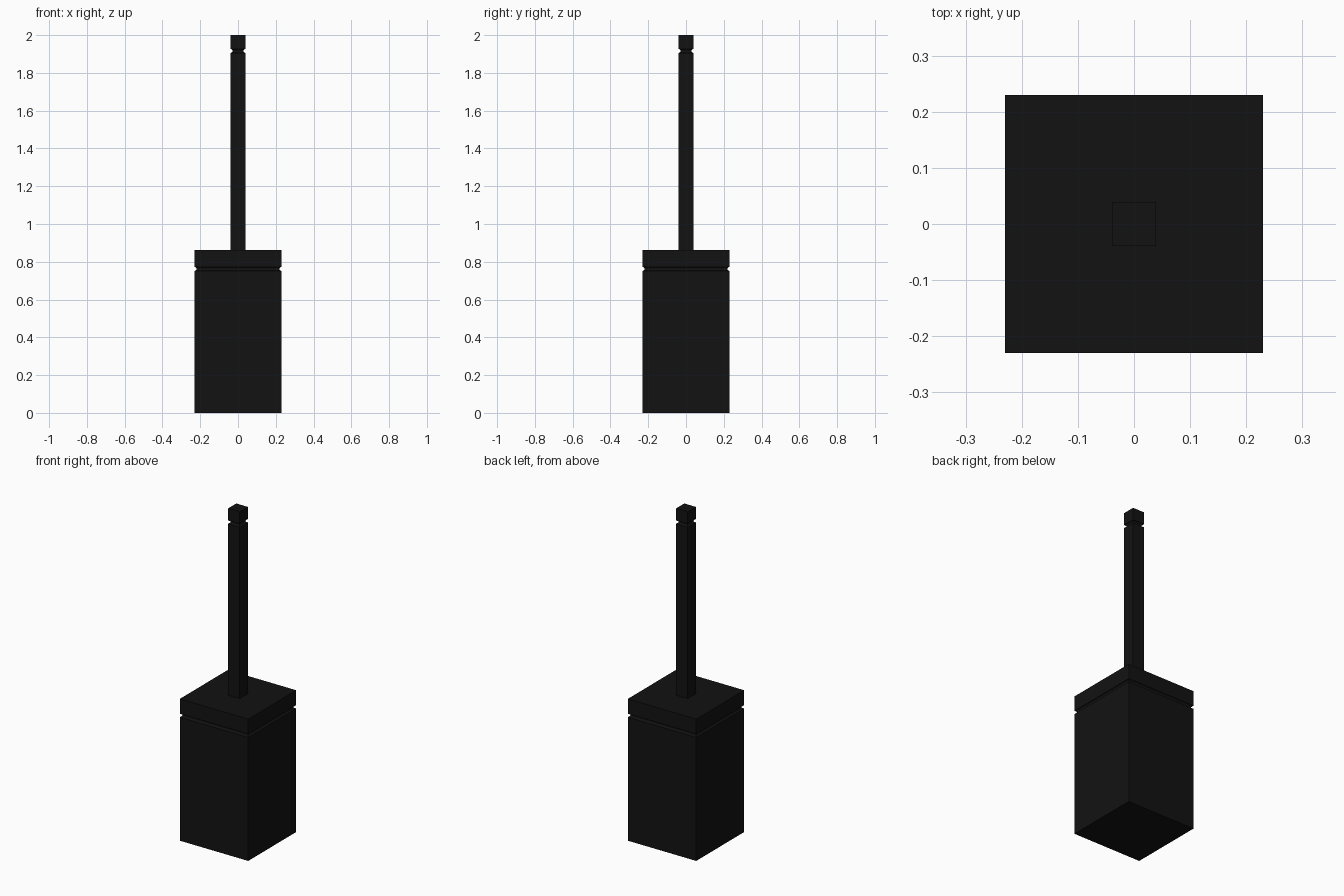
import bpy, bmesh, math

if "Cube" in bpy.data.objects:
    bpy.data.objects.remove(bpy.data.objects["Cube"])

black = bpy.data.materials.new("matte_black")
black.diffuse_color = (0.006, 0.006, 0.006, 1)
black.use_nodes = True
black.node_tree.nodes["Principled BSDF"].inputs["Base Color"].default_value = black.diffuse_color


def square_loft(name, profile, cap_bottom=False, cap_top=False):
    """Stack square rings from a (half width, z) profile."""
    bm = bmesh.new()
    rings = [[bm.verts.new((sx * h, sy * h, z))
              for sx, sy in ((-1, -1), (1, -1), (1, 1), (-1, 1))]
             for h, z in profile]
    for a, b in zip(rings, rings[1:]):
        for i in range(4):
            j = (i + 1) % 4
            bm.faces.new((a[i], a[j], b[j], b[i]))
    if cap_bottom:
        bm.faces.new(rings[0][::-1])
    if cap_top:
        bm.faces.new(rings[-1])
    mesh = bpy.data.meshes.new(name)
    bm.to_mesh(mesh)
    bm.free()
    mesh.materials.append(black)
    obj = bpy.data.objects.new(name, mesh)
    bpy.context.collection.objects.link(obj)
    return obj


def groove(half, z, r, start, end):
    """Rounded notch, angles measured from its lower lip (0) to its upper lip (180)."""
    n = 4
    angles = [math.radians(start + (end - start) * i / n) for i in range(n + 1)]
    return [(half - r * math.sin(a), z - r * math.cos(a)) for a in angles]


# Canister and lid share a rounded groove at their seam
W, SEAM, R = 0.23, 0.762, 0.01
square_loft("canister", [(W, 0)] + groove(W, SEAM, R, 0, 90), cap_bottom=True)
square_loft("lid", groove(W, SEAM, R, 90, 180) + [(W, 0.863)], cap_top=True)

# Handle and its end cap, with a matching groove
H, NECK, r = 0.039, 1.916, 0.01
square_loft("handle", [(H, 0.863)] + groove(H, NECK, r, 0, 90))
square_loft("handle_cap", groove(H, NECK, r, 90, 180) + [(H, 2.0)], cap_top=True)
